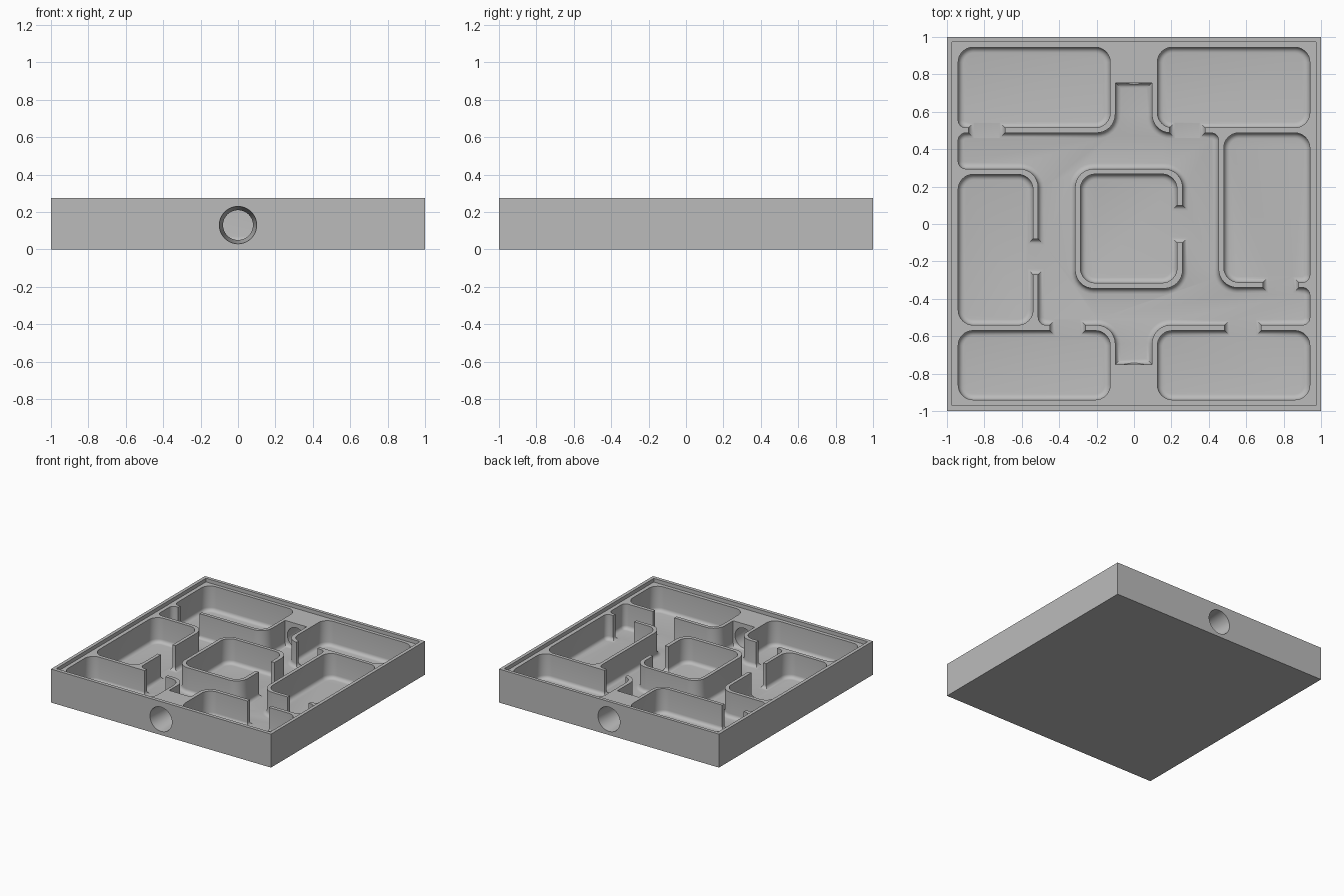
import bpy, bmesh, math
from mathutils import Vector, Matrix

if "Cube" in bpy.data.objects:
    bpy.data.objects.remove(bpy.data.objects["Cube"], do_unlink=True)

TOP, LEDGE, FLOOR, FILLET = 0.275, 0.245, 0.04, 0.03
BIG, SMALL, BEND = 0.08, 0.04, 0.1

grey = bpy.data.materials.new("plain grey")
grey.use_nodes = True
grey.diffuse_color = (0.5, 0.5, 0.5, 1)
grey.node_tree.nodes["Principled BSDF"].inputs["Base Color"].default_value = (0.5, 0.5, 0.5, 1)


def finish(name, bm):
    bmesh.ops.recalc_face_normals(bm, faces=bm.faces)
    mesh = bpy.data.meshes.new(name)
    bm.to_mesh(mesh)
    bm.free()
    mesh.materials.append(grey)
    obj = bpy.data.objects.new(name, mesh)
    bpy.context.collection.objects.link(obj)
    return obj


def rounded(corners, steps=8):
    """Counter-clockwise outline from (x, y, radius) corners."""
    pts = []
    for i, (x, y, r) in enumerate(corners):
        p = Vector((x, y))
        if r == 0:
            pts.append(p)
            continue
        a = (Vector(corners[i - 1][:2]) - p).normalized()
        b = (Vector(corners[(i + 1) % len(corners)][:2]) - p).normalized()
        centre = p + (a + b) * r
        for k in range(steps + 1):
            t = k / steps * math.pi / 2
            pts.append(centre - b * r * math.cos(t) - a * r * math.sin(t))
    return pts


def inset(pts, d):
    out = []
    for i, p in enumerate(pts):
        u = (p - pts[i - 1]).normalized()
        v = (pts[(i + 1) % len(pts)] - p).normalized()
        n, m = Vector((-u.y, u.x)), Vector((-v.y, v.x))
        out.append(p + (n + m) * d / (1 + n.dot(m)))
    return out


def prism(name, pts, levels):
    """Stack of outline rings, one for each (z, inset) level."""
    bm = bmesh.new()
    rings = [[bm.verts.new((p.x, p.y, z)) for p in inset(pts, d)] for z, d in levels]
    for lo, hi in zip(rings, rings[1:]):
        for i in range(len(lo)):
            bm.faces.new((lo[i - 1], lo[i], hi[i], hi[i - 1]))
    bm.faces.new(rings[0])
    bm.faces.new(rings[-1])
    return finish(name, bm)


def filleted(name, pts, top, side=1, steps=5):
    """Prism whose foot curves into the floor: side 1 for a pocket, -1 for a block."""
    levels = [(top, 0)]
    for k in range(steps + 1):
        t = k / steps * math.pi / 2
        levels.append((FLOOR + FILLET * (1 - math.sin(t)), side * FILLET * (1 - math.cos(t))))
    if side < 0:
        levels.append((FLOOR - 0.02, -FILLET))
    return prism(name, pts, levels)


def rect(x0, x1, y0, y1, radii=(0, 0, 0, 0)):
    xy = ((x0, y0), (x1, y0), (x1, y1), (x0, y1))
    return rounded([(x, y, r) for (x, y), r in zip(xy, radii)])


def combine(target, tool, operation="DIFFERENCE"):
    mod = target.modifiers.new("combine", "BOOLEAN")
    mod.operation, mod.solver, mod.object = operation, "EXACT", tool
    bpy.context.view_layer.objects.active = target
    bpy.ops.object.modifier_apply(modifier=mod.name)
    bpy.data.objects.remove(tool, do_unlink=True)


# Outer block with a recessed ledge inside the rim
tray = prism("maze_tray", rect(-1, 1, -1, 1), [(0, 0), (TOP, 0)])
combine(tray, prism("ledge_cutter", rect(-.972, .972, -.97, .973), [(LEDGE, 0), (TOP + .1, 0)]))

# Winding corridor between the rooms
corridor = [(-.1, .755, 0), (-.1, .487, BEND), (-.94, .487, SMALL), (-.94, .295, SMALL),
            (-.512, .295, BEND), (-.512, -.54, SMALL), (-.1, -.54, BEND), (-.1, -.75, 0),
            (.096, -.75, 0), (.096, -.54, BEND), (.94, -.54, SMALL), (.94, -.34, SMALL),
            (.452, -.34, BEND), (.452, .487, SMALL), (.096, .487, BEND), (.096, .755, 0)]
combine(tray, filleted("corridor_cutter", rounded(corridor), TOP + .1))

# Free-standing block that becomes the centre room walls
centre = rect(-.315, .26, -.345, .295, [BEND] * 4)
combine(tray, filleted("centre_block", centre, LEDGE, -1), "UNION")

# Rooms: x range, y range, corner radii from front left counter-clockwise
all_big = (BIG,) * 4
rooms = [(-.94, -.127, .515, .945, (SMALL, BIG, BIG, BIG)),
         (.125, .94, .515, .945, all_big),
         (.48, .94, -.312, .487, (BIG, SMALL, BIG, BIG)),
         (-.94, -.54, -.54, .265, all_big),
         (-.94, -.127, -.94, -.57, all_big),
         (.125, .94, -.94, -.57, all_big),
         (-.287, .23, -.315, .267, all_big)]
for room in rooms:
    combine(tray, filleted("room_cutter", rect(*room), TOP + .1))

# Doorways through the thin walls
doors = [(-.885, -.69, .43, .57), (.19, .38, .43, .57), (.69, .88, -.4, -.25),
         (-.6, -.45, -.27, -.08), (-.45, -.26, -.63, -.48), (.485, .68, -.63, -.48),
         (.17, .32, -.1, .1)]
for door in doors:
    combine(tray, filleted("door_cutter", rect(*door), TOP + .1))

# Tapered round entry holes at front and back
for side in (-1, 1):
    bm = bmesh.new()
    bmesh.ops.create_cone(bm, cap_ends=True, segments=48, radius1=.101, radius2=.077, depth=.3,
                          matrix=Matrix.Translation((0, side * .862, .13))
                          @ Matrix.Rotation(side * math.pi / 2, 4, "X"))
    combine(tray, finish("hole_cutter", bm))

bpy.ops.object.select_all(action="DESELECT")
tray.select_set(True)
bpy.context.view_layer.objects.active = tray
bpy.ops.object.shade_smooth_by_angle(angle=math.radians(30))
